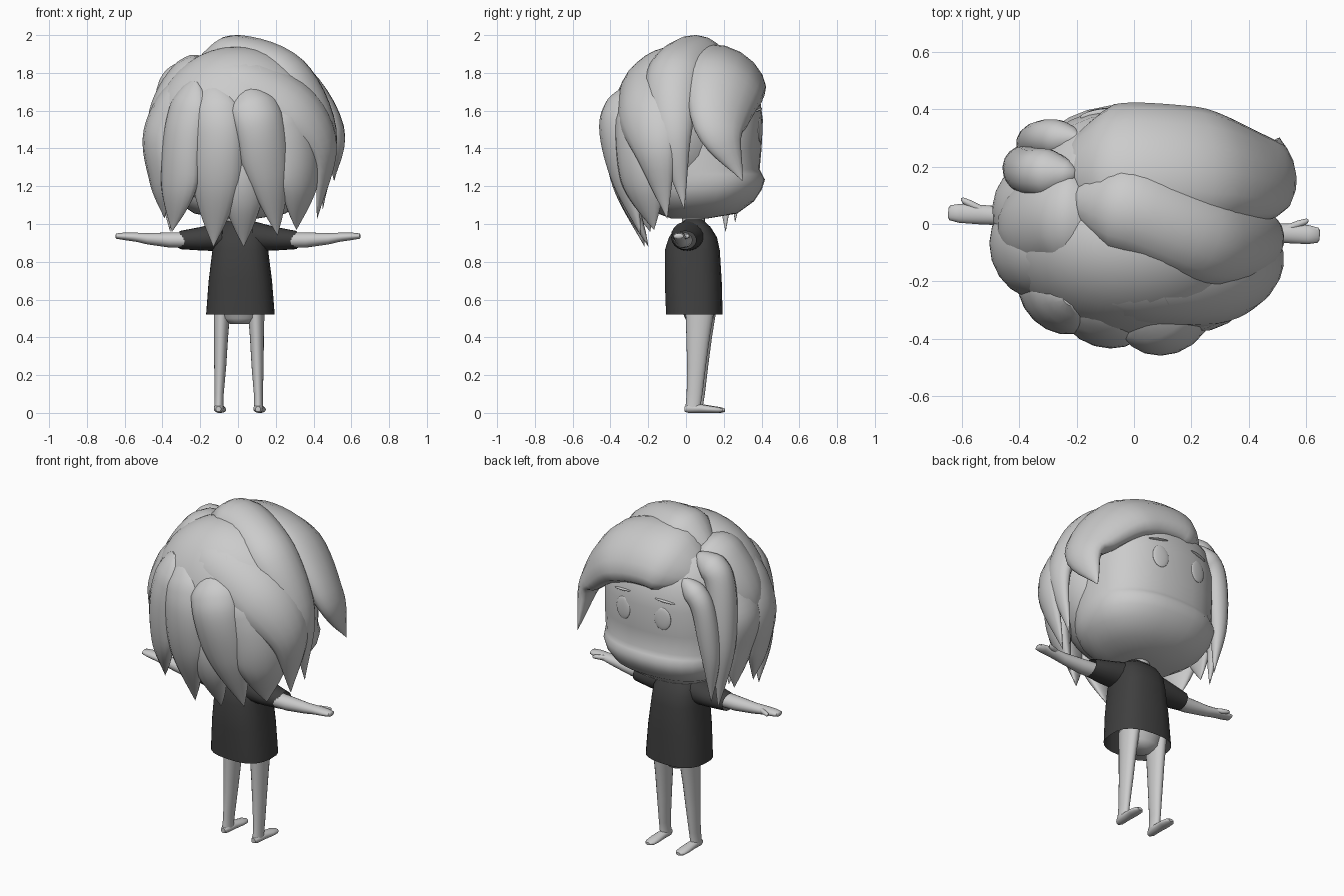
import bpy, bmesh, math
from mathutils import Vector, Matrix

if "Cube" in bpy.data.objects:
    bpy.data.objects.remove(bpy.data.objects["Cube"])

TURN = Matrix.Rotation(math.radians(-3.5), 4, 'Z')   # body is turned slightly
HEAD = Vector((0, 0.02, 1.45))
X, Y, Z = Vector((1, 0, 0)), Vector((0, 1, 0)), Vector((0, 0, 1))

dark = bpy.data.materials.new("dark_cloth")
dark.diffuse_color = (0.05, 0.05, 0.05, 1)
dark.use_nodes = True
dark.node_tree.nodes["Principled BSDF"].inputs["Base Color"].default_value = dark.diffuse_color


def ring(c, u, v, a, b, n=20, e=2.0):
    """Superellipse of n points round c in the plane u, v."""
    pts = []
    for i in range(n):
        t = 2 * math.pi * i / n
        cs, sn = math.cos(t), math.sin(t)
        pts.append(Vector(c) + u * a * math.copysign(abs(cs) ** (2 / e), cs)
                   + v * b * math.copysign(abs(sn) ** (2 / e), sn))
    return pts


def skin(name, rings, mat=None, matrix=None, caps=(True, True), angle=50):
    """Loft a surface through rings of equal point count."""
    bm = bmesh.new()
    rows = [[bm.verts.new(p) for p in r] for r in rings]
    n = len(rows[0])
    for r, s in zip(rows, rows[1:]):
        for i in range(n):
            bm.faces.new((r[i], r[(i + 1) % n], s[(i + 1) % n], s[i]))
    for use, r in zip(caps, (rows[0], rows[-1])):
        if use:
            bm.faces.new(r)
    bmesh.ops.recalc_face_normals(bm, faces=bm.faces)
    if matrix:
        bm.transform(matrix)
    me = bpy.data.meshes.new(name)
    bm.to_mesh(me)
    bm.free()
    if mat:
        me.materials.append(mat)
    ob = bpy.data.objects.new(name, me)
    bpy.context.collection.objects.link(ob)
    smooth(ob, angle)
    return ob


def smooth(ob, angle=50):
    bpy.ops.object.select_all(action='DESELECT')
    ob.select_set(True)
    bpy.context.view_layer.objects.active = ob
    bpy.ops.object.shade_smooth_by_angle(angle=math.radians(angle))


def ball(name, loc, scale, rot=(0, 0, 0)):
    bpy.ops.mesh.primitive_uv_sphere_add(segments=32, ring_count=20, location=loc, rotation=rot)
    ob = bpy.context.object
    ob.name = name
    ob.scale = scale
    smooth(ob)
    return ob


def spline(pts, n):
    """Catmull-Rom curve through the points."""
    p = [Vector(q) for q in pts]
    p = [2 * p[0] - p[1]] + p + [2 * p[-1] - p[-2]]
    out = []
    for k in range(n + 1):
        s = k / n * (len(p) - 3)
        i = min(int(s), len(p) - 4)
        t = s - i
        a, b, c, d = p[i:i + 4]
        out.append(0.5 * (2 * b + (c - a) * t + (2 * a - 5 * b + 4 * c - d) * t * t
                          + (3 * b - a - 3 * c + d) * t ** 3))
    return out


def lock(name, pts, width, thick, full=0.5, bend=1.1):
    """Hair lock: blunt root, pointed tip, wrapped round the head. Points lie on its outside."""
    n = 24
    path = spline(pts, n)
    rings = []
    for k, p in enumerate(path):
        u = k / n
        t = (path[min(k + 1, n)] - path[max(k - 1, 0)]).normalized()
        out = p - HEAD
        out = (out - t * out.dot(t)).normalized()
        side = t.cross(out)
        f = math.sqrt(min(1, (u + 0.006) / 0.16))
        taper = 1 if u < full else max(0.01, 1 - ((u - full) / (1 - full)) ** 1.6)
        w, h, sink = width * f * taper, thick * f * taper, thick * taper
        loop = ring(p - out * sink, side, out, w, h, 16)
        rings.append([q - out * bend * (q - p).dot(side) ** 2 for q in loop])
    return skin(name, rings)


# head with protruding lower face
rows = [(1.03, .1, -.08, .12), (1.055, .24, -.15, .27), (1.12, .34, -.2, .36),
        (1.18, .375, -.22, .4), (1.235, .385, -.22, .418), (1.265, .385, -.22, .402), (1.29, .385, -.22, .39),
        (1.4, .385, -.22, .4), (1.55, .38, -.22, .407), (1.68, .36, -.22, .39),
        (1.82, .28, -.15, .3), (1.88, .1, -.05, .15)]
skin("head", [ring((0.01, (a + b) / 2, z), X, Y, w, (b - a) / 2, 32, 2.4) for z, w, a, b in rows], angle=70)
skin("neck", [ring((0, .04, z), X, Y, .06, .06) for z in (.95, 1.1)])

# eyes and brows
for s, side in ((-1, "left"), (1, "right")):
    ball(side + "_eye", (.01 + s * .13, .392, 1.5), (.05, .011, .066), (0, 0, -s * .15))
    ball(side + "_brow", (.01 + s * .14, .385, 1.605), (.06, .014, .006), (0, s * .12, -s * .2))

# hair base
ball("hair_base", (0, -.06, 1.5), (.45, .34, .44))

# large front and crown locks
lock("fringe", [(-.3, .25, 1.8), (-.02, .29, 1.91), (.33, .26, 1.83), (.55, .2, 1.52), (.51, .3, 1.23)],
     .225, .11, .45, .5)
lock("top_lock", [(-.24, .1, 1.92), (.01, .05, 2.0), (.34, -.08, 1.87), (.52, -.08, 1.5), (.45, -.01, 1.08)],
     .155, .08)
lock("crown_lock", [(-.28, -.16, 1.86), (.05, -.25, 1.86), (.37, -.26, 1.68), (.51, -.19, 1.4), (.42, -.1, 1.03)],
     .19, .08)
lock("left_crown_lock", [(-.16, .02, 1.93), (-.34, .02, 1.84), (-.47, -.02, 1.6), (-.46, -.02, 1.3)], .17, .08)

# back locks
lock("back_lock_centre", [(-.17, -.35, 1.75), (-.14, -.425, 1.5), (-.14, -.38, 1.2), (-.13, -.22, .88)],
     .145, .06, .6)
lock("back_lock_right", [(.06, -.36, 1.76), (.14, -.45, 1.55), (.19, -.39, 1.25), (.21, -.24, .94)], .14, .07, .55)
lock("back_lock_inner", [(.02, -.34, 1.5), (.03, -.38, 1.3), (.03, -.34, 1.1), (.03, -.2, .88)], .11, .05, .6)
lock("back_lock_left", [(-.27, -.31, 1.77), (-.34, -.34, 1.5), (-.36, -.3, 1.2), (-.35, -.19, .96)], .13, .06, .6)
lock("back_lock_far_right", [(.28, -.31, 1.72), (.37, -.31, 1.45), (.38, -.27, 1.2), (.31, -.17, .97)], .16, .07, .6)

# left side locks
lock("side_lock_rear", [(-.33, -.15, 1.83), (-.49, -.13, 1.5), (-.46, -.12, 1.22), (-.39, -.08, 1.03)], .16, .07)
lock("side_lock_middle", [(-.33, .07, 1.82), (-.49, .06, 1.5), (-.45, .08, 1.25), (-.39, .1, 1.05)], .14, .06)
lock("side_lock_front", [(-.24, .2, 1.89), (-.41, .21, 1.76), (-.45, .23, 1.35), (-.36, .21, .96)], .085, .07)
lock("side_lock_face", [(-.22, .34, 1.76), (-.36, .34, 1.62), (-.4, .31, 1.3), (-.35, .26, 1.01)], .065, .06)

# shirt body, open at the hem
rows = [(.52, .182, -.105, .195), (.7, .168, -.112, .19), (.86, .148, -.112, .18),
        (.93, .14, -.09, .165), (.985, .115, -.05, .13), (1.025, .06, 0, .085)]
skin("shirt", [ring((.01, (a + b) / 2, z), X, Y, w, (b - a) / 2, 24, 2.6) for z, w, a, b in rows],
     dark, TURN, (False, True))

# hips
rows = [(.47, .05, .05), (.5, .11, .075), (.6, .135, .11)]
skin("hips", [ring((.005, .07, z), X, Y, w, d) for z, w, d in rows], None, TURN)

# limbs, mirrored left and right
for s, side in ((-1, "left"), (1, "right")):
    rows = [(.08, .935, .09, .08), (.2, .922, .08, .062), (.31, .915, .058, .048)]
    skin(side + "_sleeve", [ring((s * x, .015, z), Y, Z, a, b) for x, z, a, b in rows],
         dark, TURN, (True, False))
    rows = [(.25, .915, .05, .042), (.36, .915, .044, .04), (.48, .922, .033, .03),
            (.54, .93, .034, .024), (.61, .935, .033, .019), (.645, .936, .026, .014), (.65, .936, .015, .007)]
    skin(side + "_arm", [ring((s * x, 0, z), Y, Z, a, b) for x, z, a, b in rows], None, TURN)
    rows = [(.53, .015, .014), (.57, .033, .014), (.6, .045, .011), (.608, .049, .004)]
    skin(side + "_thumb", [ring((s * x, y, .935), Y, Z, r, r, 10) for x, y, r in rows], None, TURN)
    rows = [(.56, .09, .08, .045, .078), (.4, .095, .07, .037, .062), (.25, .099, .062, .032, .05),
            (.1, .104, .052, .024, .042), (.045, .105, .045, .024, .04), (.02, .105, .045, .026, .043)]
    skin(side + "_leg", [ring((.001 + s * x, y, z), X, Y, a, b) for z, x, y, a, b in rows], None, TURN)
    rows = [(0, .02, .014, .014), (.02, .024, .025, .024), (.08, .023, .028, .023),
            (.14, .018, .033, .018), (.18, .015, .03, .015), (.2, .014, .015, .008)]
    skin(side + "_foot", [ring((.001 + s * .105, y, z), X, Z, a, b) for y, z, a, b in rows], None, TURN)
